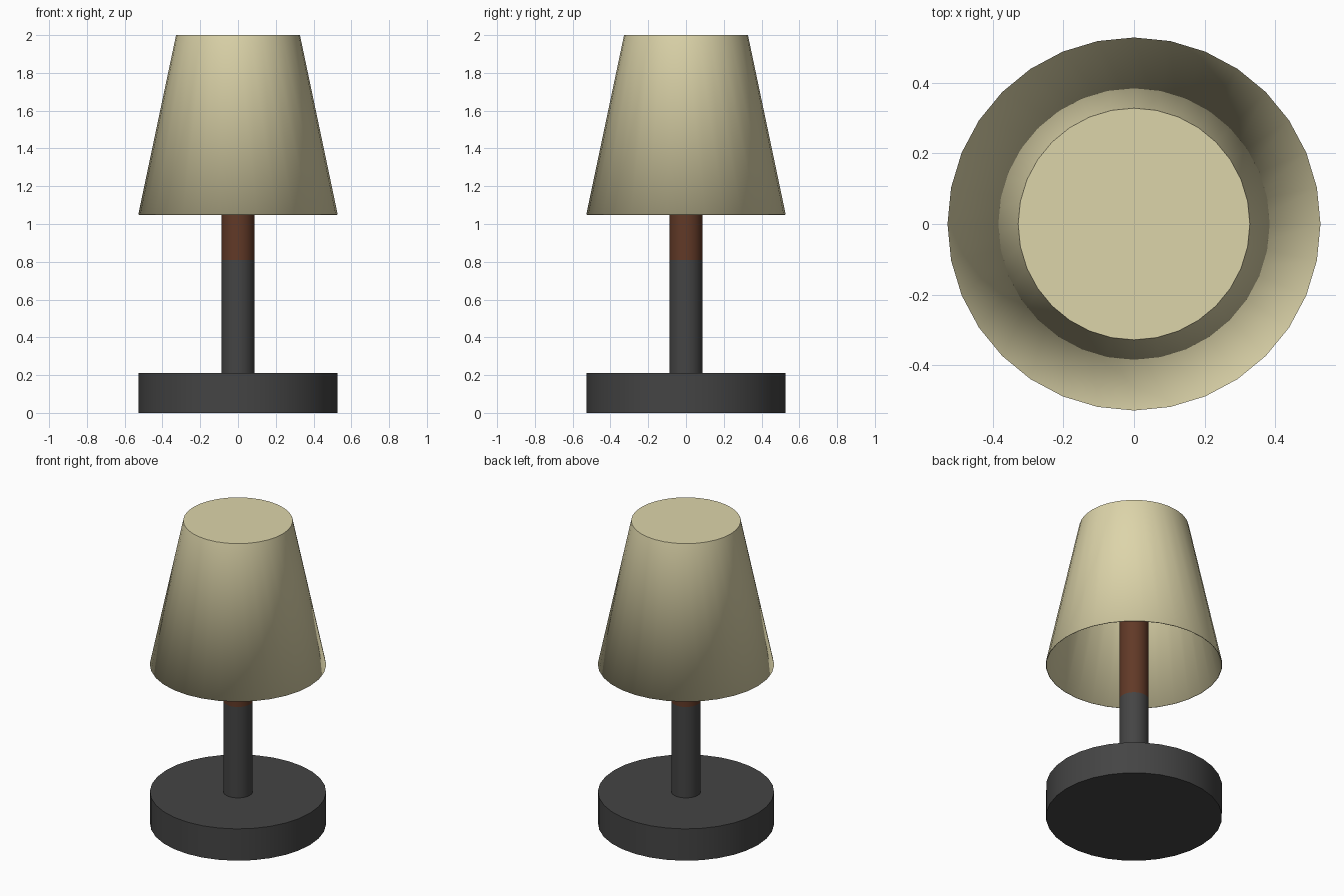
import bpy
import bmesh
import math

SIDES = 32

cube = bpy.data.objects.get("Cube")
if cube:
    bpy.data.objects.remove(cube, do_unlink=True)


def make_material(name, color):
    mat = bpy.data.materials.new(name)
    mat.use_nodes = True
    rgba = (*color, 1.0)
    mat.diffuse_color = rgba
    mat.node_tree.nodes["Principled BSDF"].inputs["Base Color"].default_value = rgba
    return mat


def round_part(name, mat, r_bottom, r_top, z_bottom, z_top, open_bottom=False):
    """Upright cylinder or cone; the bottom cap can be left off."""
    bm = bmesh.new()
    bmesh.ops.create_cone(bm, cap_ends=True, segments=SIDES, radius1=r_bottom,
                          radius2=r_top, depth=z_top - z_bottom)
    bmesh.ops.translate(bm, verts=bm.verts, vec=(0, 0, (z_bottom + z_top) / 2))
    bm.normal_update()
    if open_bottom:
        caps = [f for f in bm.faces if f.normal.z < -0.9]
        bmesh.ops.delete(bm, geom=caps, context='FACES_ONLY')
    mesh = bpy.data.meshes.new(name)
    bm.to_mesh(mesh)
    bm.free()
    mesh.materials.append(mat)
    obj = bpy.data.objects.new(name, mesh)
    bpy.context.collection.objects.link(obj)
    bpy.ops.object.select_all(action='DESELECT')
    obj.select_set(True)
    bpy.context.view_layer.objects.active = obj
    bpy.ops.object.shade_smooth_by_angle(angle=math.radians(40))
    return obj


charcoal = make_material("charcoal", (0.058, 0.058, 0.058))
brown = make_material("dark_wood", (0.12, 0.041, 0.02))
cream = make_material("cream_fabric", (0.72, 0.66, 0.40))

# Base disc and the two-tone post
round_part("base", charcoal, 0.527, 0.527, 0.0, 0.21)
round_part("lower_post", charcoal, 0.088, 0.088, 0.21, 0.81)
round_part("upper_post", brown, 0.088, 0.088, 0.81, 1.98)

# Tapered shade, closed on top and open below, with a thin wall
shade = round_part("shade", cream, 0.528, 0.328, 1.05, 2.0, open_bottom=True)
wall = shade.modifiers.new("wall", 'SOLIDIFY')
wall.thickness = 0.005
wall.offset = -1
